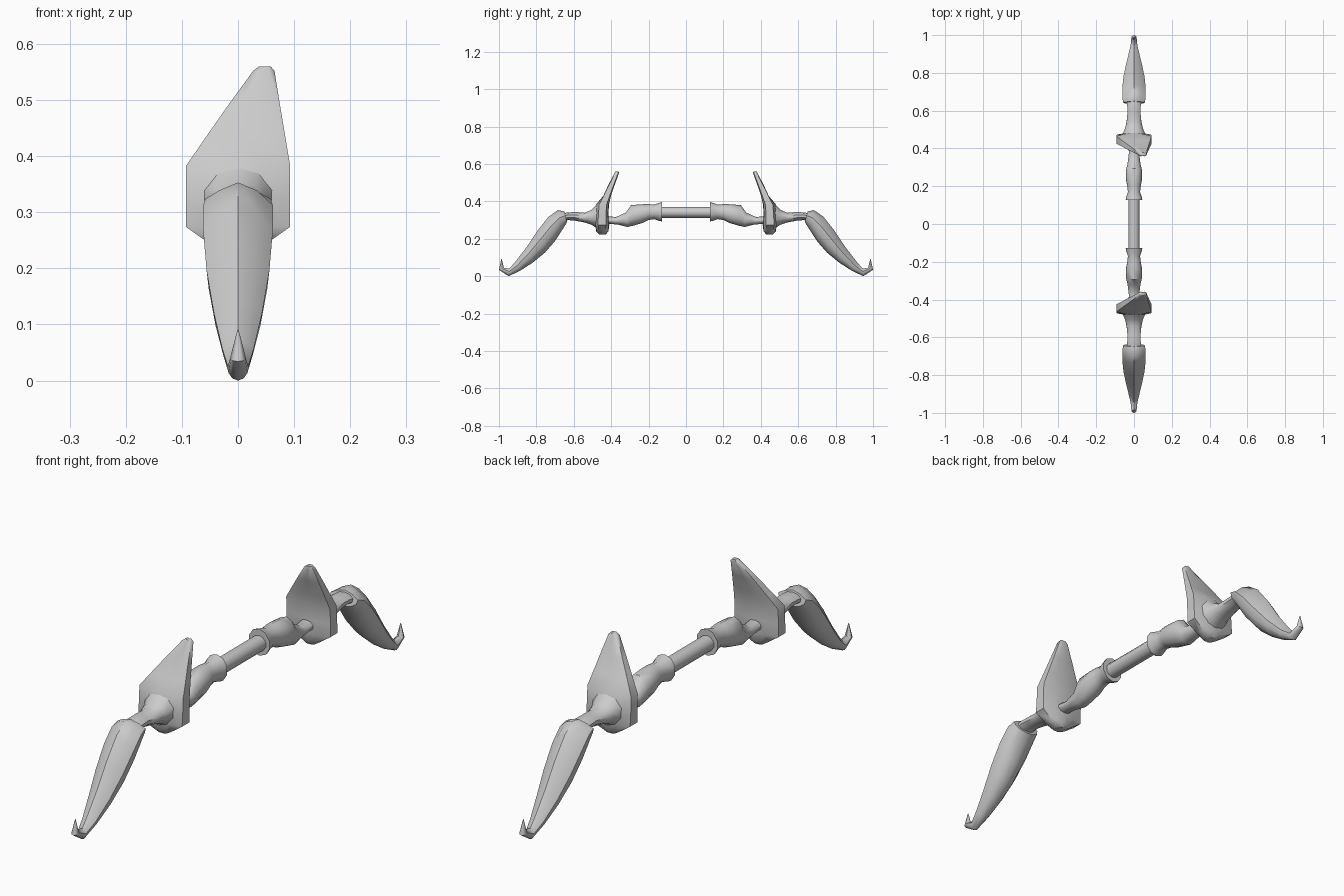
import bpy, bmesh, math

ROUND = [(math.sin(i * math.pi / 5), math.cos(i * math.pi / 5)) for i in range(10)]
HALF = [(0, 1), (.55, .72), (1, .22), (.93, -.35), (.55, -.82), (0, -1)]
LEAF = HALF + [(-u, v) for u, v in HALF[-2:0:-1]]


def make(name, rings, angle=45, mirror=True):
    """Skin a list of point rings, cap both ends, mirror across the grip."""
    bm = bmesh.new()
    vs = [[bm.verts.new(p) for p in r] for r in rings]
    n = len(vs[0])
    for a, b in zip(vs, vs[1:]):
        for i in range(n):
            j = (i + 1) % n
            bm.faces.new((a[i], a[j], b[j], b[i]))
    bm.faces.new(vs[0])
    bm.faces.new(vs[-1])
    bmesh.ops.recalc_face_normals(bm, faces=bm.faces)
    me = bpy.data.meshes.new(name)
    bm.to_mesh(me)
    bm.free()
    ob = bpy.data.objects.new(name, me)
    bpy.context.collection.objects.link(ob)
    bpy.ops.object.select_all(action='DESELECT')
    ob.select_set(True)
    bpy.context.view_layer.objects.active = ob
    bpy.ops.object.shade_smooth_by_angle(angle=math.radians(angle))
    if mirror:
        m = ob.modifiers.new("Mirror", 'MIRROR')
        m.use_axis = (False, True, False)
        m.use_mirror_merge = False
    return ob


def limb(sections, shape):
    """Sections: top y, top z, bottom y, bottom z, half width."""
    rings = []
    for ty, tz, by, bz, w in sections:
        cy, cz, dy, dz = (ty + by) / 2, (tz + bz) / 2, (ty - by) / 2, (tz - bz) / 2
        rings.append([(u * w, cy + v * dy, cz + v * dz) for u, v in shape])
    return rings


# straight grip
make("grip", limb([(-.15, .371, -.15, .312, .03), (.15, .371, .15, .312, .03)], ROUND),
     mirror=False)

# inner limbs with flared collar next to the grip
make("inner_limb", limb([
    (.128, .396, .128, .293, .046), (.142, .393, .142, .295, .044),
    (.170, .382, .170, .305, .034), (.205, .386, .200, .300, .038),
    (.240, .384, .230, .285, .044), (.293, .380, .275, .272, .044),
    (.322, .340, .312, .263, .036), (.375, .316, .365, .276, .029),
    (.450, .325, .450, .283, .030)], ROUND))

# guards: levels of z, left x, right x, edge y, edge half thickness,
# middle x, inner middle y, outer middle y
levels = [
    (.224, -.02, .02, .448, .012, 0, .428, .466),
    (.240, -.045, .045, .450, .018, 0, .415, .480),
    (.274, -.093, .093, .450, .022, 0, .410, .486),
    (.325, -.093, .093, .448, .020, 0, .415, .490),
    (.382, -.093, .093, .445, .020, 0, .412, .482),
    (.430, -.060, .085, .424, .016, .012, .402, .438),
    (.490, -.018, .075, .398, .012, .028, .383, .413),
    (.552, .027, .065, .370, .007, .046, .361, .380),
    (.560, .038, .058, .369, .005, .047, .364, .377)]
make("spiked_guard", [
    [(xl, ye - t, z), ((xl + xm) / 2, (ye - t + yi) / 2 - .004, z), (xm, yi, z),
     ((xr + xm) / 2, (ye - t + yi) / 2 - .004, z), (xr, ye - t, z),
     (xr, ye + t, z), ((xr + xm) / 2, (ye + t + yo) / 2 + .003, z), (xm, yo, z),
     ((xl + xm) / 2, (ye + t + yo) / 2 + .003, z), (xl, ye + t, z)]
    for z, xl, xr, ye, t, xm, yi, yo in levels], angle=50)

# necks joining the guards to the blades
make("neck", limb([
    (.440, .420, .450, .245, .076), (.475, .385, .475, .255, .064),
    (.505, .355, .505, .275, .050), (.540, .339, .545, .288, .041),
    (.590, .343, .595, .297, .036), (.630, .341, .630, .300, .038),
    (.670, .335, .670, .290, .040)], ROUND))

# outer blades curving down to a small upturned hook
make("outer_blade", limb([
    (.650, .346, .635, .290, .058), (.685, .353, .660, .250, .062),
    (.735, .318, .700, .188, .062), (.795, .242, .755, .125, .056),
    (.855, .152, .820, .072, .043), (.915, .074, .885, .030, .028),
    (.944, .041, .948, .000, .018), (.973, .045, 1.00, .034, .014),
    (.985, .091, .988, .090, .001)], LEAF))
